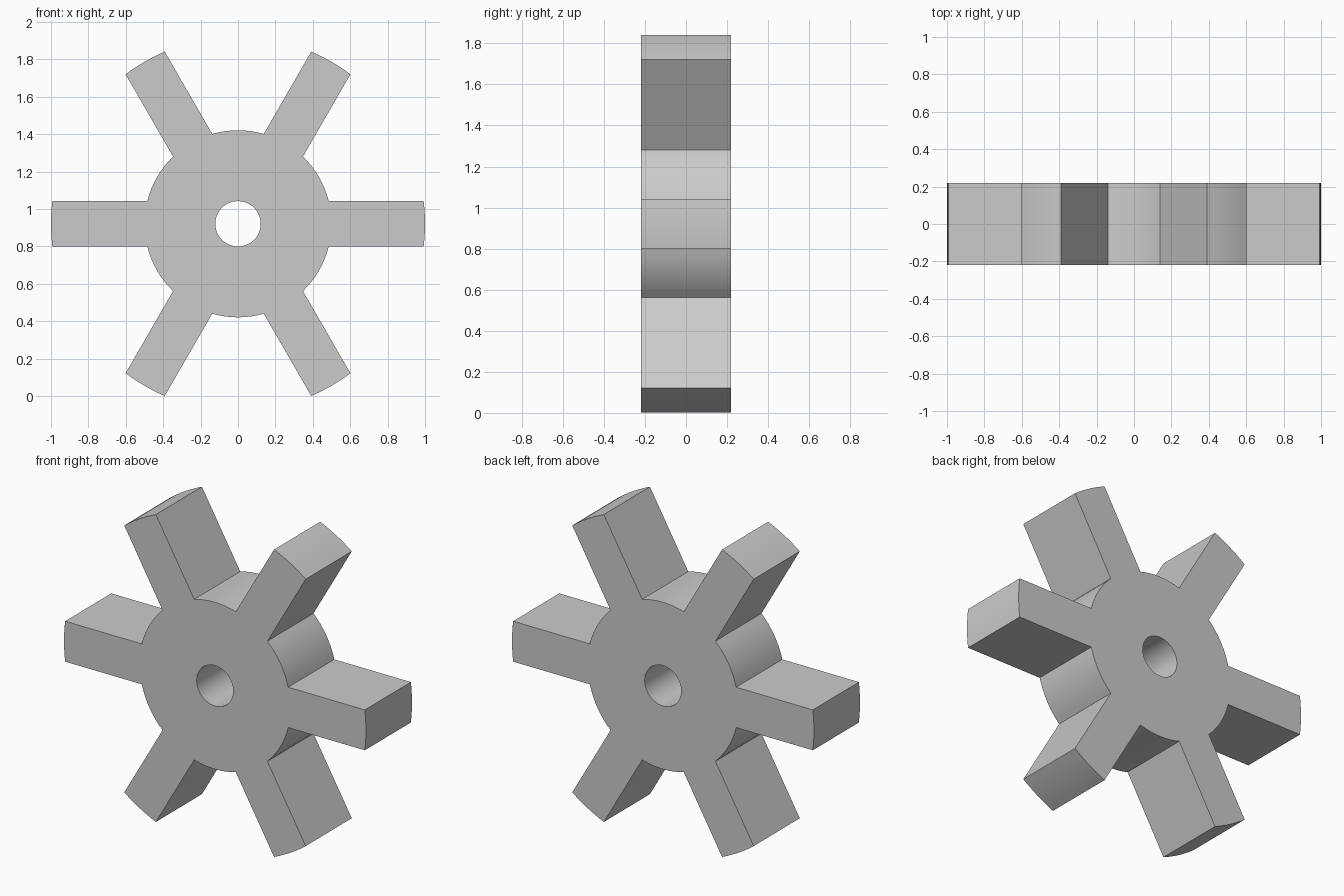
import bpy, bmesh
from math import sin, cos, asin, pi
from mathutils import Vector

cube = bpy.data.objects.get("Cube")
if cube:
    bpy.data.objects.remove(cube)

SPOKES = 6
TIP_R, HUB_R, BORE_R = 1.0, 0.5, 0.121
HALF_WIDTH, HALF_DEPTH, CENTRE_Z = 0.121, 0.218, 0.921
TIP_STEPS, GAP_STEPS = 6, 8

# Plain grey finish
grey = bpy.data.materials.new("light_grey")
grey.use_nodes = True
colour = (0.6, 0.6, 0.6, 1)
grey.diffuse_color = colour
grey.node_tree.nodes["Principled BSDF"].inputs["Base Color"].default_value = colour

bm = bmesh.new()


def polar(radius, angle):
    return bm.verts.new((radius * cos(angle), -HALF_DEPTH, CENTRE_Z + radius * sin(angle)))


# Angles round the hub: the root of each spoke, then the gap after it
root, tip = asin(HALF_WIDTH / HUB_R), asin(HALF_WIDTH / TIP_R)
pitch = 2 * pi / SPOKES
angles = []
for s in range(SPOKES):
    angles += [s * pitch - root + 2 * root * i / TIP_STEPS for i in range(TIP_STEPS)]
    angles += [s * pitch + root + (pitch - 2 * root) * i / GAP_STEPS for i in range(GAP_STEPS)]

# Hub disc with its round bore
bore = [polar(BORE_R, a) for a in angles]
rim = [polar(HUB_R, a) for a in angles]
count = len(angles)
for i in range(count):
    j = (i + 1) % count
    bm.faces.new((bore[i], rim[i], rim[j], bore[j]))

# Parallel-sided spokes with tips curved about the hub centre
for s in range(SPOKES):
    start = s * (TIP_STEPS + GAP_STEPS)
    base = rim[start:start + TIP_STEPS + 1]
    end = [polar(TIP_R, s * pitch - tip + 2 * tip * i / TIP_STEPS) for i in range(TIP_STEPS + 1)]
    for i in range(TIP_STEPS):
        bm.faces.new((base[i], end[i], end[i + 1], base[i + 1]))

# Thicken the flat outline from front to back
result = bmesh.ops.extrude_face_region(bm, geom=bm.faces[:], use_keep_orig=True)
back = [g for g in result["geom"] if isinstance(g, bmesh.types.BMVert)]
bmesh.ops.translate(bm, verts=back, vec=Vector((0, 2 * HALF_DEPTH, 0)))
bmesh.ops.recalc_face_normals(bm, faces=bm.faces[:])

mesh = bpy.data.meshes.new("spoked_wheel")
bm.to_mesh(mesh)
bm.free()
mesh.materials.append(grey)
wheel = bpy.data.objects.new("spoked_wheel", mesh)
bpy.context.collection.objects.link(wheel)
bpy.context.view_layer.objects.active = wheel
wheel.select_set(True)
bpy.ops.object.shade_smooth_by_angle(angle=pi / 6)
